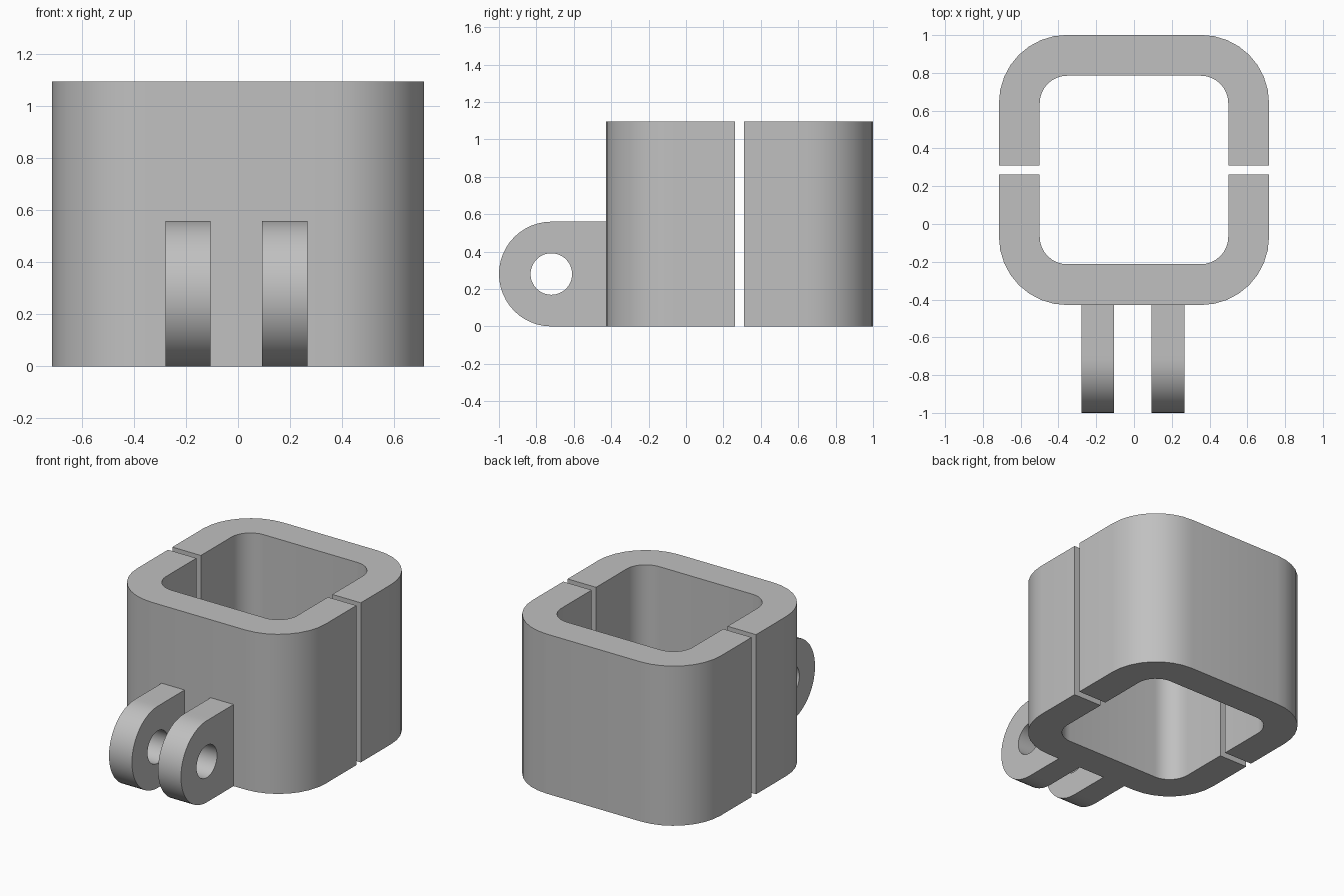
import bpy
import bmesh
from math import sin, cos, pi, radians

cube = bpy.data.objects.get("Cube")
if cube:
    bpy.data.objects.remove(cube, do_unlink=True)

grey = bpy.data.materials.new("plain grey")
grey.use_nodes = True
colour = (0.53, 0.53, 0.53, 1)
grey.diffuse_color = colour
grey.node_tree.nodes["Principled BSDF"].inputs["Base Color"].default_value = colour


def band(name, outer, inner, closed, place):
    """Solid strip between two matching outlines; place(u, v, side) gives 3D points."""
    bm = bmesh.new()
    rings = [[[bm.verts.new(place(u, v, side)) for u, v in line] for line in (outer, inner)]
             for side in (0, 1)]
    (o0, i0), (o1, i1) = rings
    n = len(outer)
    for a in range(n if closed else n - 1):
        b = (a + 1) % n
        for p, q in ((o0, o1), (o1, i1), (i1, i0), (i0, o0)):
            bm.faces.new((p[a], p[b], q[b], q[a]))
    if not closed:
        for e in (0, -1):
            bm.faces.new((o0[e], o1[e], i1[e], i0[e]))
    bmesh.ops.recalc_face_normals(bm, faces=bm.faces)
    mesh = bpy.data.meshes.new(name)
    bm.to_mesh(mesh)
    bm.free()
    mesh.materials.append(grey)
    obj = bpy.data.objects.new(name, mesh)
    bpy.context.collection.objects.link(obj)
    bpy.ops.object.select_all(action="DESELECT")
    obj.select_set(True)
    bpy.context.view_layer.objects.active = obj
    bpy.ops.object.shade_smooth_by_angle(angle=radians(30))
    return obj


# Clamp halves: two rounded U-shaped walls with a narrow gap between them
HEIGHT, MID_Y, GAP = 1.095, 0.286, 0.024


def u_outline(half, radius, steps=8):
    c = half - radius
    right = [(c + radius * cos(t), c + radius * sin(t))
             for t in (pi / 2 * k / steps for k in range(steps + 1))]
    left = [(-x, y) for x, y in reversed(right)]
    return [(half, GAP)] + right + left + [(-half, GAP)]


for name, sign in (("rear_clamp_half", 1), ("front_clamp_half", -1)):
    band(name, u_outline(0.715, 0.36), u_outline(0.499, 0.145), False,
         lambda x, y, side: (x, MID_Y + sign * y, side * HEIGHT))

# Hinge lugs: rounded tabs with a pin hole
R, HOLE, REACH, PIN_Y, WIDTH, SEG = 0.28, 0.111, 0.295, -0.72, 0.174, 48
tab, hole = [], []
for k in range(SEG):
    t = 2 * pi * k / SEG
    c, s = cos(t), sin(t)
    hole.append((HOLE * c, HOLE * s))
    if c > 1e-6:
        m = max(abs(c), abs(s))
        tab.append((REACH * c / m, R * s / m))
    else:
        tab.append((R * c, R * s))

for name, x0 in (("right_hinge_lug", -0.279), ("left_hinge_lug", 0.093)):
    band(name, tab, hole, True,
         lambda y, z, side: (x0 + side * WIDTH, PIN_Y + y, R + z))
